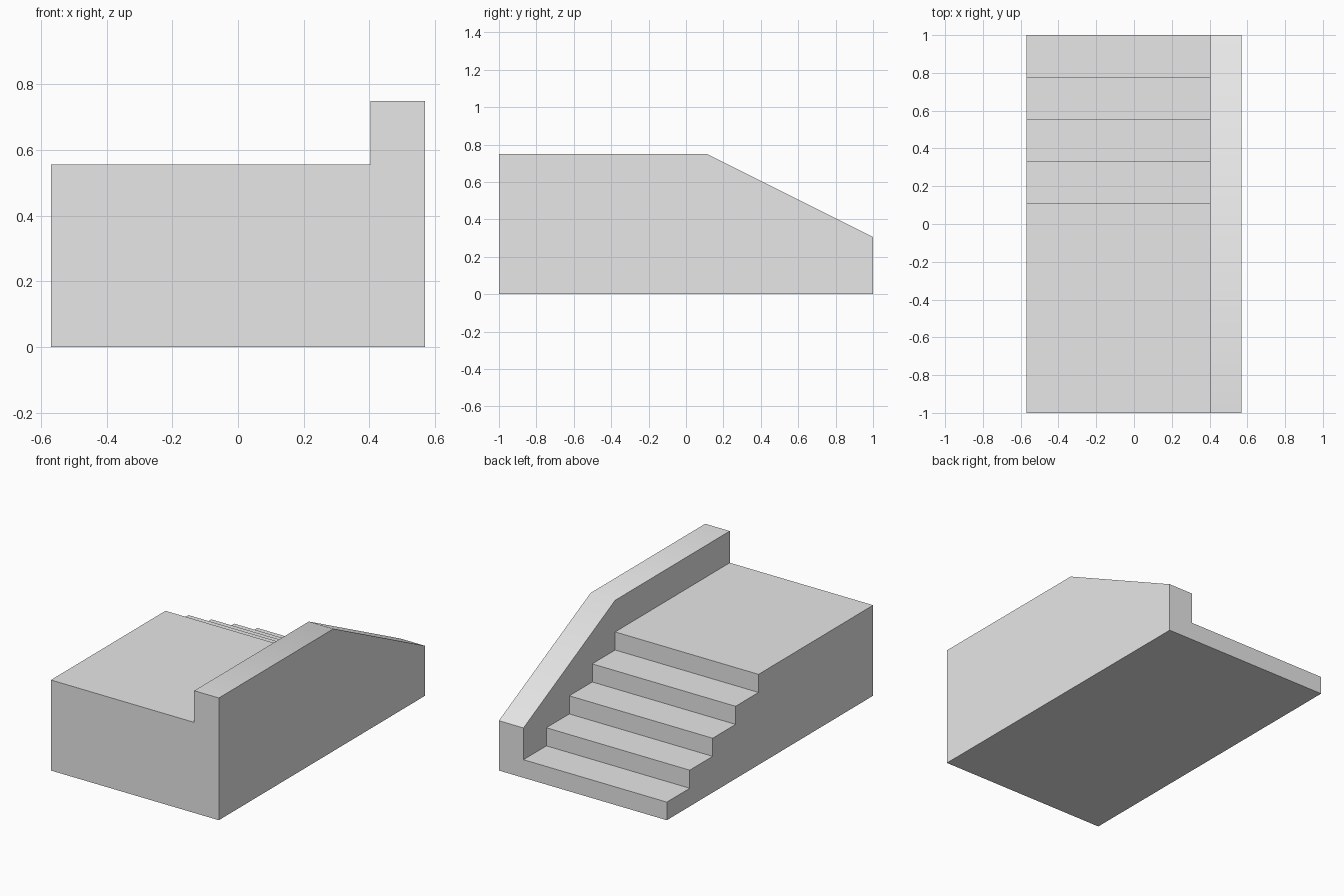
import bpy
import bmesh
import math

cube = bpy.data.objects.get("Cube")
if cube:
    bpy.data.objects.remove(cube, do_unlink=True)

# Main sizes
LEFT_EDGE, WALL_INNER, WALL_OUTER = -0.57, 0.403, 0.57
FRONT, BACK = -1.0, 1.0
STEPS = 5
RISE, TREAD = 1 / 9, 2 / 9
WALL_TOP, WALL_END = 0.75, 0.306
LANDING_END = BACK - TREAD * (STEPS - 1)
LANDING_TOP = RISE * STEPS

# Concrete material
concrete = bpy.data.materials.new("concrete_grey")
concrete.use_nodes = True
grey = (0.8, 0.8, 0.8, 1.0)
concrete.diffuse_color = grey
concrete.node_tree.nodes["Principled BSDF"].inputs["Base Color"].default_value = grey

# Side outlines (y, z), running from the back up to the front
stair_line = []
for i in range(STEPS):
    y = BACK - i * TREAD
    stair_line += [(y, i * RISE), (y, (i + 1) * RISE)]
stair_line.append((FRONT, LANDING_TOP))
wall_line = [(BACK, WALL_END), (LANDING_END, WALL_TOP), (FRONT, WALL_TOP)]

bm = bmesh.new()


def face(points):
    bm.faces.new([bm.verts.new(p) for p in points])


def side(x, outline):
    face([(x, y, z) for y, z in outline])


def strip(x0, x1, line):
    for (ya, za), (yb, zb) in zip(line, line[1:]):
        face([(x0, ya, za), (x1, ya, za), (x1, yb, zb), (x0, yb, zb)])


def end(y, low, high):
    outline = [(LEFT_EDGE, 0), (WALL_OUTER, 0), (WALL_OUTER, high),
               (WALL_INNER, high), (WALL_INNER, low), (LEFT_EDGE, low)]
    face([(x, y, z) for x, z in outline])


# Treads, risers and landing (the lowest riser belongs to the back end)
strip(LEFT_EDGE, WALL_INNER, stair_line[1:])
side(LEFT_EDGE, stair_line + [(FRONT, 0)])

# Side wall with sloping top
strip(WALL_INNER, WALL_OUTER, wall_line)
side(WALL_OUTER, [(BACK, 0)] + wall_line + [(FRONT, 0)])
side(WALL_INNER, stair_line[1:] + wall_line[::-1])

# Ends and underside
end(FRONT, LANDING_TOP, WALL_TOP)
end(BACK, RISE, WALL_END)
strip(LEFT_EDGE, WALL_OUTER, [(BACK, 0), (FRONT, 0)])

bmesh.ops.remove_doubles(bm, verts=bm.verts[:], dist=0.0001)
bmesh.ops.recalc_face_normals(bm, faces=bm.faces[:])
mesh = bpy.data.meshes.new("staircase")
bm.to_mesh(mesh)
bm.free()
mesh.materials.append(concrete)
staircase = bpy.data.objects.new("staircase_with_side_wall", mesh)
bpy.context.collection.objects.link(staircase)

# Soft bend along the wall top, sharp edges elsewhere
bpy.ops.object.select_all(action="DESELECT")
staircase.select_set(True)
bpy.context.view_layer.objects.active = staircase
bpy.ops.object.shade_smooth_by_angle(angle=math.radians(30))
